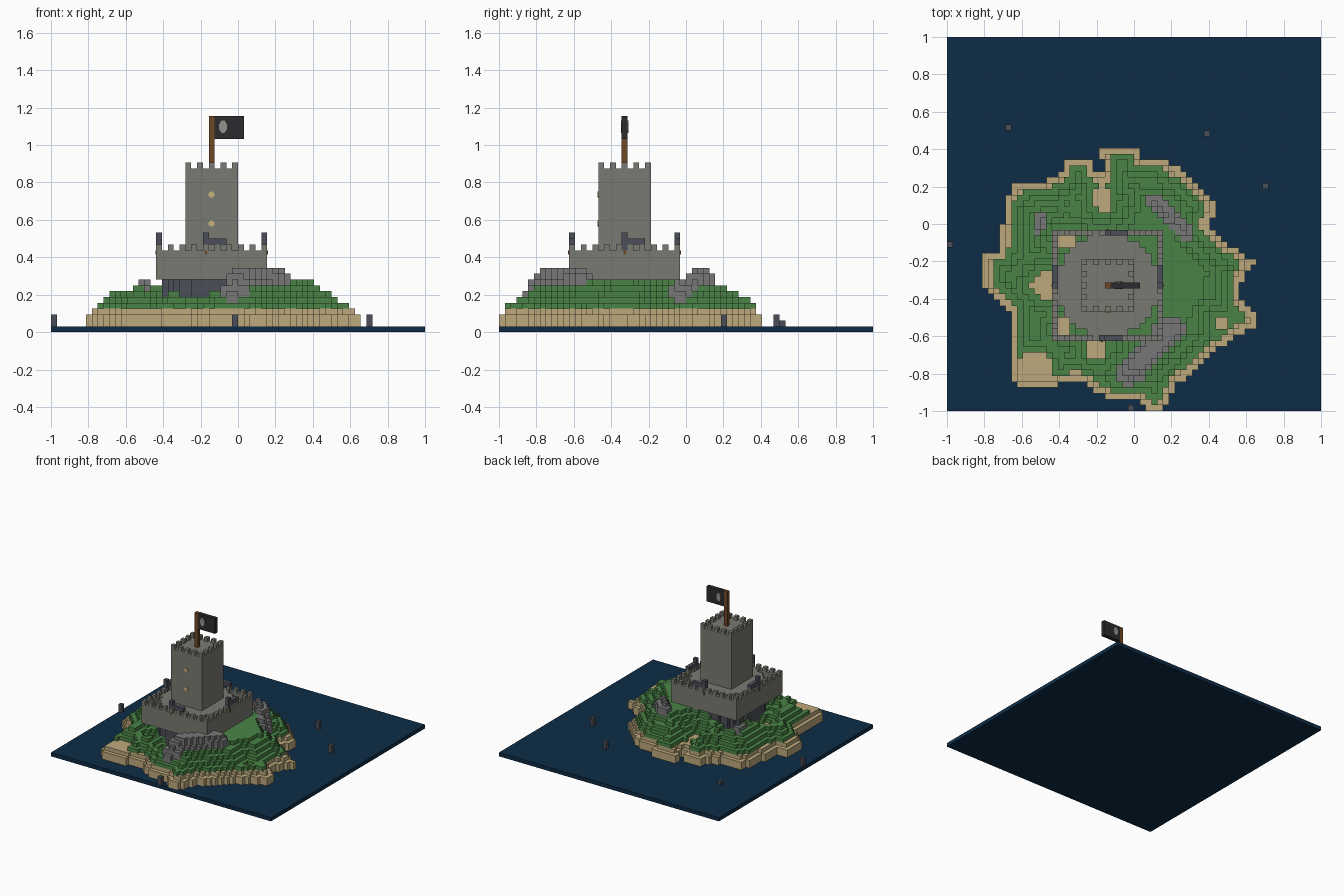
import bpy, bmesh, math, random
from mathutils import Vector

if "Cube" in bpy.data.objects:
    bpy.data.objects.remove(bpy.data.objects["Cube"])

random.seed(4)
V = 1 / 32  # block size


def material(name, hexcode):
    lin = []
    for k in (0, 2, 4):
        c = int(hexcode[k:k + 2], 16) / 255
        lin.append(c / 12.92 if c <= 0.04045 else ((c + 0.055) / 1.055) ** 2.4)
    m = bpy.data.materials.new(name)
    m.use_nodes = True
    m.diffuse_color = (*lin, 1)
    m.node_tree.nodes["Principled BSDF"].inputs["Base Color"].default_value = (*lin, 1)
    return m


SEA = material("sea_blue", "0E2C46")
SAND = material("sand", "BDA97C")
GRASS = material("grass", "4A8446")
ROCK = material("rock", "777777")
STONE = material("castle_stone", "7A7A73")
DARK = material("dark_stone", "4B4F58")
WOOD = material("wood", "6E4726")
CLOTH = material("flag_black", "2B2B2E")
EMBLEM = material("emblem_grey", "92928C")
LIGHT = material("window_light", "C6B27A")


def finish(name, bm, mats):
    me = bpy.data.meshes.new(name)
    bm.to_mesh(me)
    bm.free()
    for m in mats:
        me.materials.append(m)
    ob = bpy.data.objects.new(name, me)
    bpy.context.collection.objects.link(ob)
    return ob


def boxes(name, spans, mat):
    """Boxes given as (x0, x1, y0, y1, z0, z1) in blocks."""
    bm = bmesh.new()
    for x0, x1, y0, y1, z0, z1 in spans:
        for v in bmesh.ops.create_cube(bm, size=1)["verts"]:
            c = v.co
            v.co = Vector((x1 if c.x > 0 else x0, y1 if c.y > 0 else y0, z1 if c.z > 0 else z0)) * V
    return finish(name, bm, [mat])


def blocks(name, cells, mats):
    """Outer skin of a set of unit blocks: cells maps (i, j, k) to a material."""
    bm = bmesh.new()
    verts = {}
    for cell, mat in cells.items():
        for axis in range(3):
            for side in (0, 1):
                near = list(cell)
                near[axis] += 2 * side - 1
                if tuple(near) in cells:
                    continue
                loop = []
                for a, b in ((0, 0), (1, 0), (1, 1), (0, 1))[::1 if side else -1]:
                    p = list(cell)
                    p[axis] += side
                    p[(axis + 1) % 3] += a
                    p[(axis + 2) % 3] += b
                    p = tuple(p)
                    if p not in verts:
                        verts[p] = bm.verts.new(Vector(p) * V)
                    loop.append(verts[p])
                bm.faces.new(loop).material_index = mats.index(mat)
    return finish(name, bm, mats)


def plate(name, x, y, z, rx, rz, mat, sides=8):
    """Thin rounded plate facing front, y is its middle."""
    bm = bmesh.new()
    bmesh.ops.create_cone(bm, cap_ends=True, segments=sides, radius1=1, radius2=1, depth=1)
    for v in bm.verts:
        c = v.co.copy()
        a = math.pi / sides
        v.co = (x + rx * (c.x * math.cos(a) - c.y * math.sin(a)), y - c.z * 0.006,
                z + rz * (c.x * math.sin(a) + c.y * math.cos(a)))
    bmesh.ops.recalc_face_normals(bm, faces=bm.faces)
    return finish(name, bm, [mat])


# Island: height grows with distance from the coast line
COAST = [(-.19, .41), (.03, .41), (.04, .35), (.15, .35), (.31, .25), (.43, .12), (.43, .04),
         (.38, .0), (.52, -.12), (.65, -.2), (.57, -.31), (.57, -.4), (.65, -.49), (.65, -.55),
         (.55, -.59), (.38, -.73), (.23, -.86), (.15, -1.0), (.09, -1.0), (.03, -.95), (-.13, -.94),
         (-.26, -.86), (-.32, -.83), (-.42, -.87), (-.62, -.87), (-.66, -.83), (-.66, -.47),
         (-.81, -.33), (-.81, -.16), (-.72, -.15), (-.69, .12), (-.65, .21), (-.47, .23),
         (-.38, .28), (-.38, .35), (-.22, .35), (-.22, .29), (-.16, .29)]
# Sandy hollows (x, y, radius) and rock ridges (start, end, half width)
HOLLOWS = [(-.17, .25, .05), (-.17, .13, .06), (-.53, -.77, .09), (-.48, -.33, .07),
           (-.2, -.66, .06), (-.36, -.08, .06), (-.38, -.56, .05), (.47, -.53, .04)]
RIDGES = [((-.02, -.79), (.2, -.56), .075), ((.1, .12), (.28, -.05), .045), ((-.51, -.03), (-.49, .04), .03)]


def seg_dist(p, a, b):
    a, b = Vector(a), Vector(b)
    t = max(0, min(1, (p - a).dot(b - a) / (b - a).length_squared))
    return (p - a - t * (b - a)).length


def coast_dist(p):
    inside, d = False, 9
    for a, b in zip(COAST, COAST[1:] + COAST[:1]):
        d = min(d, seg_dist(p, a, b))
        if (a[1] > p.y) != (b[1] > p.y) and p.x < a[0] + (p.y - a[1]) / (b[1] - a[1]) * (b[0] - a[0]):
            inside = not inside
    return d if inside else -d


land = {}
for i in range(-32, 32):
    for j in range(-32, 32):
        p = Vector(((i + .5) * V, (j + .5) * V))
        d = coast_dist(p)
        if d < 0:
            continue
        rise = d - .045
        for x, y, r in HOLLOWS:
            rise = min(rise, (p - Vector((x, y))).length - r)
        top = 4 + max(0, min(5, math.ceil(rise / .034)))
        if d < .03:
            top = 3
        ridge = min(seg_dist(p, a, b) - w for a, b, w in RIDGES)
        rocky = ridge < 0 and top > 5
        if rocky:
            top += 2 if ridge < -.035 else 1
        for k in range(1, top):
            mat = SAND if k < 4 else GRASS
            if rocky and k >= top - 2:
                mat = ROCK
            elif 4 <= k < top - 1 and ridge < .17 and random.random() < .35:
                mat = DARK
            land[i, j, k] = mat
blocks("island", land, [SAND, GRASS, ROCK, DARK])

# Sea and the rocks standing in it
boxes("sea", [(-32, 32, -32, 32, 0, 1)], SEA)
boxes("sea_rocks", [(i, i + 1, j, j + 1, 1, h) for i, j, h in
                    ((-22, 16, 2), (12, 15, 3), (22, 6, 3), (-32, -4, 3), (-1, -32, 3))], DARK)

# Round foundation and courtyard floor
disc = [(i, j) for i in range(-13, 4) for j in range(-19, -2)
        if math.hypot(i + 5, j + 11) < 8.9]
blocks("foundation", {(i, j, k): DARK for i, j in disc for k in range(3, 9)}, [DARK])
blocks("courtyard", {(i, j, k): STONE for i, j in disc for k in range(9, 14)}, [STONE])


def merlons(x0, x1, y0, y1, z):
    return [(i, i + 1, j, j + 1, z, z + 1) for i in range(x0, x1) for j in range(y0, y1)
            if (i in (x0, x1 - 1) or j in (y0, y1 - 1)) and (i - x0 + j - y0) % 2 == 0]


# Curtain wall and keep with battlements
boxes("curtain_wall", [(-14, 5, -20, -19, 9, 14), (-14, 5, -2, -1, 9, 14),
                       (-14, -13, -19, -2, 9, 14), (4, 5, -19, -2, 9, 14)], STONE)
boxes("wall_merlons", merlons(-14, 5, -20, -1, 14), STONE)
boxes("keep", [(-9, 0, -15, -6, 14, 28)], STONE)
boxes("keep_merlons", merlons(-9, 0, -15, -6, 28), STONE)

# Guns on the four walls: an upright and a long barrel
for name, x, y, dx, dy in (("front_gun", -6, -20, 1, 0), ("back_gun", -5, -2, 1, 0),
                           ("right_gun", -14, -11, 0, 1), ("left_gun", 4, -11, 0, 1)):
    boxes(name, [(x, x + 1, y, y + 1, 14, 17),
                 (x + dx, x + 1 + 3 * dx, y + dy, y + 1 + 3 * dy, 15, 16)], DARK)
boxes("gun_mounts", [(-5.7, -5.3, -20.15, -19, 13.3, 14), (-4.7, -4.3, -2, -.85, 13.3, 14),
                     (-14.15, -13, -10.7, -10.3, 13.3, 14), (4, 5.15, -10.7, -10.3, 13.3, 14)], WOOD)

# Keep windows
for name, z in (("lower_window", .58), ("upper_window", .735)):
    plate(name, -.142, -15 * V - .002, z, .017, .017, LIGHT)

# Flag
boxes("flag_pole", [(-5, -4, -11, -10, 28, 37)], WOOD)
boxes("flag", [(-4, 1, -11, -10, 33, 37)], CLOTH)
for name, y in (("front_emblem", -11 * V - .002), ("back_emblem", -10 * V + .002)):
    plate(name, -.08, y, 1.098, .022, .036, EMBLEM)
